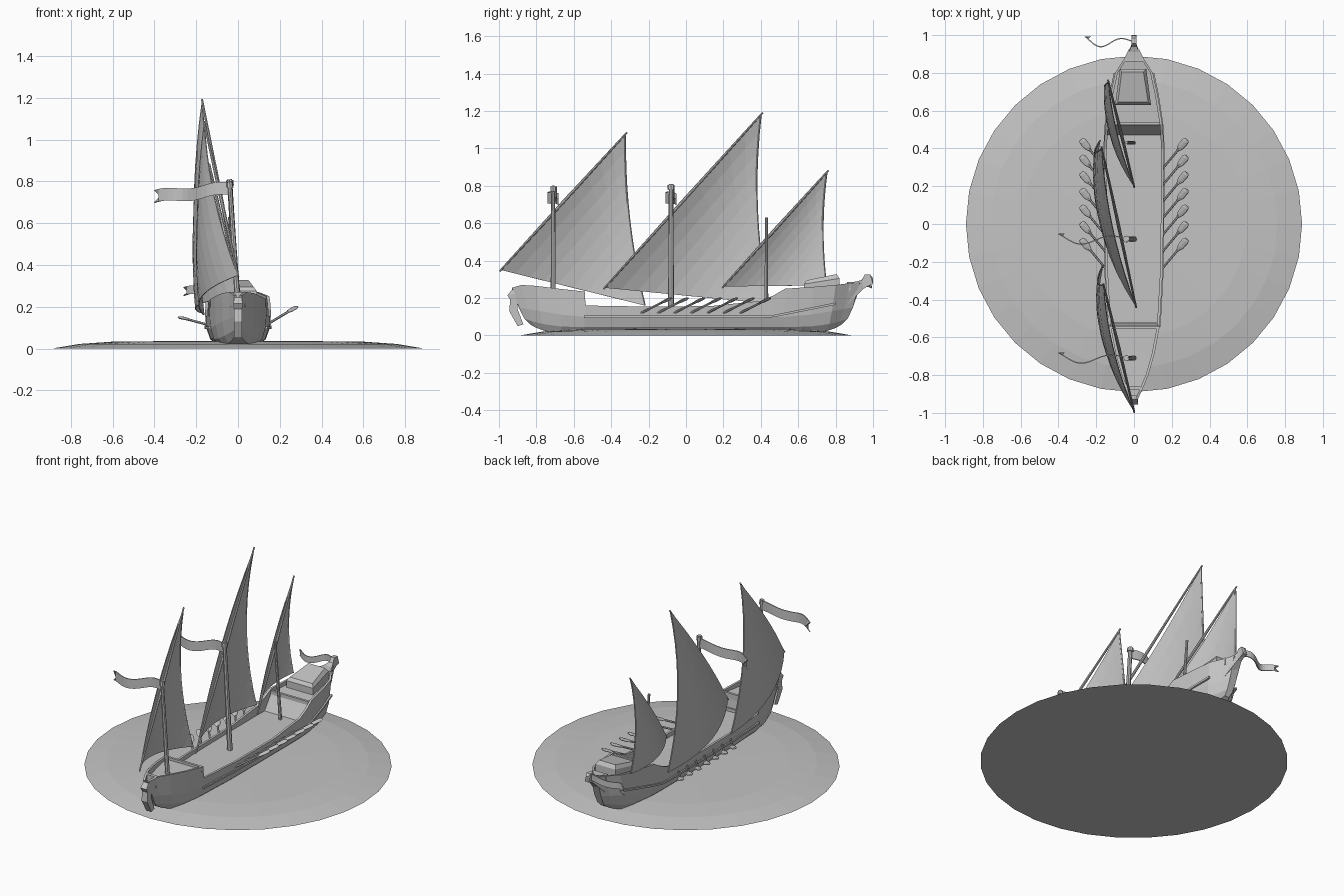
import bpy, bmesh, math
from mathutils import Vector

if "Cube" in bpy.data.objects:
    bpy.data.objects.remove(bpy.data.objects["Cube"])

grey = bpy.data.materials.new("plain_grey")
grey.diffuse_color = (0.55, 0.55, 0.55, 1)
grey.use_nodes = True
grey.node_tree.nodes["Principled BSDF"].inputs["Base Color"].default_value = grey.diffuse_color


def make(name, verts, faces, thick=0):
    me = bpy.data.meshes.new(name)
    me.from_pydata([tuple(v) for v in verts], [], faces)
    bm = bmesh.new()
    bm.from_mesh(me)
    bmesh.ops.remove_doubles(bm, verts=bm.verts, dist=1e-5)
    bmesh.ops.recalc_face_normals(bm, faces=bm.faces)
    bm.to_mesh(me)
    bm.free()
    ob = bpy.data.objects.new(name, me)
    bpy.context.collection.objects.link(ob)
    me.materials.append(grey)
    if thick:
        m = ob.modifiers.new("thickness", 'SOLIDIFY')
        m.thickness = thick
        m.offset = 0
    return ob


def loft(name, rings, closed=True, cap=True, thick=0):
    """Skin a list of equal-length rings."""
    n = len(rings[0])
    faces = []
    for i in range(len(rings) - 1):
        for j in range(n if closed else n - 1):
            k = (j + 1) % n
            faces.append((i*n + j, i*n + k, (i + 1)*n + k, (i + 1)*n + j))
    if cap:
        faces += [tuple(range(n)), tuple((len(rings) - 1)*n + j for j in range(n))]
    return make(name, [v for r in rings for v in r], faces, thick)


def rod(name, pts, radii, sides=8, flat=1.0):
    """Round or flattened bar through points."""
    pts = [Vector(p) for p in pts]
    d = (pts[-1] - pts[0]).normalized()
    a = d.cross(Vector((0, 0, 1)) if abs(d.z) < .9 else Vector((0, 1, 0))).normalized()
    b = a.cross(d)
    rings = []
    for p, r in zip(pts, radii):
        rings.append([p + a*r*math.cos(t) + b*r*flat*math.sin(t)
                      for t in [2*math.pi*k/sides for k in range(sides)]])
    return loft(name, rings)


def interp(table, y):
    for (y0, *a), (y1, *b) in zip(table, table[1:]):
        if y <= y1:
            t = (y - y0)/(y1 - y0)
            return [p + (q - p)*t for p, q in zip(a, b)]
    return table[-1][1:]


# sea: shallow low dome
loft("sea", [[(r*math.cos(2*math.pi*k/32), r*math.sin(2*math.pi*k/32), z) for k in range(32)]
             for r, z in [(.89, 0), (.76, .022), (.6, .033), (.3, .036)]])

# hull: y, half width, rail height, deck height
stations = [(-.93, .02, .255, .225), (-.88, .042, .27, .225), (-.8, .076, .265, .222),
            (-.68, .11, .25, .22), (-.545, .135, .235, .22), (-.535, .136, .16, .13),
            (-.24, .153, .155, .13), (.13, .157, .157, .13), (.40, .157, .185, .13),
            (.47, .155, .215, .13), (.53, .15, .25, .225), (.68, .126, .26, .235),
            (.8, .1, .27, .245), (.875, .052, .28, .255), (.93, .024, .285, .26)]
rings = []
for y, w, zt, zd in stations:
    e = max(0, (abs(y) - .6)/.33)
    low = 1 - .10*e
    zk = .012 + .05*e**3
    wi = max(w - .014, .005)
    half = [(w*.62, y*low, zk), (w*.85, y*(1 - .07*e), .045 + .045*e*e), (w*.97, y*(1 - .04*e), .1 + .05*e),
            (w, y, zt), (wi, y, zt), (wi, y, zd)]
    rings.append(half + [(-x, yy, z) for x, yy, z in reversed(half)])
loft("hull", rings)

# rubbing strakes along both sides
for s in (1, -1):
    r = []
    for y, w, zt, zd in stations[4:13]:
        z = .1 if y < .45 else .1 + (y - .45)*.2
        r.append([(s*(w*.95 + dx), y, z + dz) for dx, dz in ((0, -.006), (.012, -.006), (.012, .006), (0, .006))])
    loft("side_strake", r)


def box(name, x0, x1, y0, y1, z0, z1):
    return loft(name, [[(x0, y0, z), (x1, y0, z), (x1, y1, z), (x0, y1, z)] for z in (z0, z1)])


# cross beams at the deck steps
box("foredeck_rail", -.133, .133, -.555, -.54, .2, .235)
box("foredeck_sill", -.133, .133, -.53, -.52, .13, .15)
box("poop_rail", -.148, .148, .525, .54, .21, .24)
box("bow_bulkhead", -.035, .035, -.88, -.86, .2, .27)
box("stern_bulkhead", -.05, .05, .86, .88, .24, .285)

# cabin on the poop
loft("cabin", [[(-.1, .63, .23), (.09, .63, .23), (.065, .82, .24), (-.075, .82, .24)],
               [(-.1, .63, .275), (.09, .63, .275), (.065, .82, .305), (-.075, .82, .305)],
               [(-.085, .645, .295), (.075, .645, .295), (.05, .805, .328), (-.065, .805, .328)]])


# curled posts at bow and stern: side profile (y, z, half width)
def post(name, prof):
    loft(name, [[(-w, y, z0), (w, y, z0), (w, y2, z1), (-w, y2, z1)] for y, z0, y2, z1, w in prof])


post("stem_post", [(-.87, .06, -.90, .05, .018), (-.90, .14, -.945, .13, .02), (-.90, .19, -.94, .19, .02),
                   (-.91, .225, -.955, .215, .022), (-.905, .245, -.93, .245, .018)])
post("stern_post", [(.87, .17, .87, .285, .042), (.91, .21, .91, .288, .028), (.95, .25, .94, .298, .014),
                    (.975, .265, .955, .325, .012), (1.0, .275, .985, .325, .014), (1.0, .285, .998, .31, .008)])

# masts: y, base height, top height, radius
for n, y, z0, z1, r in (("front", -.71, .2, .8, .012), ("main", -.08, .11, .81, .014), ("rear", .43, .11, .63, .009)):
    rod(n + "_mast", [(0, y, z0), (-.04, y, z1)], [r*1.15, r*.85])
    if n != "rear":
        rod(n + "_masthead", [(-.038, y, z1 - .03), (-.04, y, z1 - .005)], [r*1.3, r*1.3])


# lateen sails with yards and edge ropes
def sail(n, tack, peak, clew, k, hollow):
    A, B, C = Vector(tack), Vector(peak), Vector(clew)
    d = (B - A).normalized()

    def point(s, t):
        a, b, c = (1 - s)*(1 - t), s*(1 - t), t
        p = A*a + B*b + C*c
        p.x -= 4*k*(.35*a*b + .35*b*c + 1.0*a*c + .8*a*b*c)
        p.y -= 4*hollow*b*c
        return p

    N = 10
    loft(n + "_sail", [[point(i/N, j/N) for i in range(N + 1)] for j in range(N + 1)],
         closed=False, cap=False, thick=.004)
    rod(n + "_yard", [A - d*.01, (A + B)/2, B + d*.015], [.005, .009, .005])
    edge = [point(1, j/N) for j in range(N + 1)]
    rod(n + "_leech_rope", edge, [.005]*len(edge), 5)


sail("front", (0, -.99, .35), (-.16, -.325, 1.075), (-.165, -.22, .16), .085, .03)
sail("main", (.01, -.435, .255), (-.17, .40, 1.18), (-.18, .44, .17), .095, .04)
sail("rear", (0, .2, .262), (-.135, .752, .872), (-.135, .75, .268), .06, .02)


# wavy streamers with a notched end
def streamer(name, x0, y, ztop, length, h, drop):
    rings = []
    for i in range(17):
        t = i/16
        yy = y + .035*math.sin(t*7.0 + .2)*(.35 + .65*t)
        z = ztop - drop*t + .008*math.sin(t*9)
        x = x0 - length*t
        notch = .03 if i == 16 else 0
        rings.append([(x, yy, z), (x + notch, yy, z - h/2), (x, yy, z - h)])
    loft(name, rings, closed=False, cap=False, thick=.006)


streamer("front_streamer", -.04, -.71, .795, .36, .06, .04)
streamer("main_streamer", -.04, -.08, .795, .36, .06, .04)
streamer("stern_streamer", -.01, .965, .315, .25, .04, .025)

# seven oars on each side
for s, zt in ((1, .2), (-1, .15)):
    for i in range(7):
        y = -.08 + .088*i
        a, b = Vector((s*.13, y - .18, .11)), Vector((s*.28, y, zt))
        rod("oar_shaft", [a, a.lerp(b, .75)], [.006, .006], 6)
        rod("oar_blade", [a.lerp(b, f) for f in (.66, .78, .94, 1)], [.006, .018, .02, .012], 8, .35)
